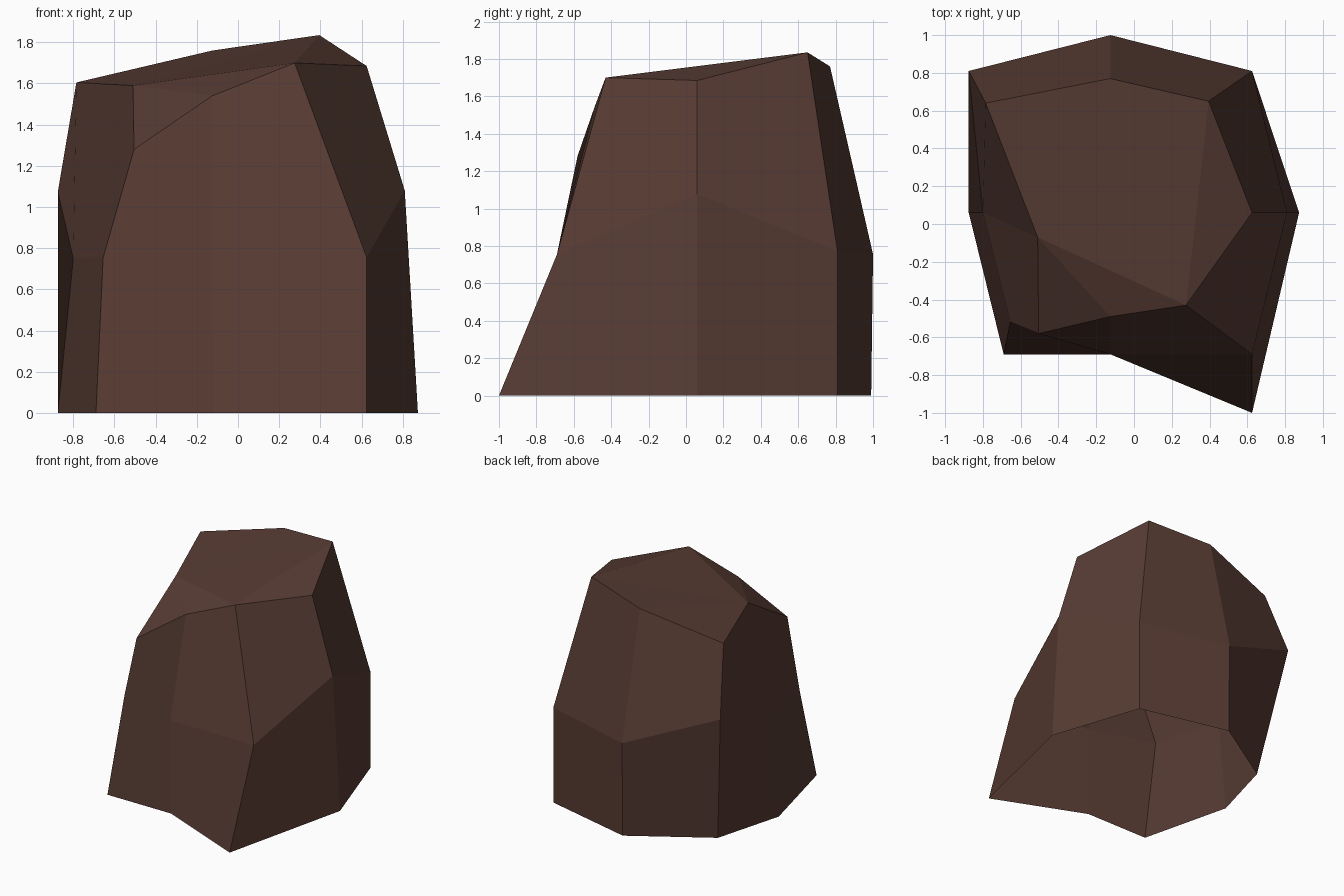
import bpy, bmesh

if "Cube" in bpy.data.objects:
    bpy.data.objects.remove(bpy.data.objects["Cube"])

# Eight-sided cross-sections, counter-clockwise from the front-left corner
base = [(-.69, -.69, 0), (-.12, -.69, 0), (.625, -1, 0), (.874, .06, 0),
        (.625, .81, 0), (-.125, .99, 0), (-.72, .62, 0), (-.875, .06, 0)]
waist = [(-.655, -.52, .755), (-.125, -.69, .755), (.625, -.69, .755), (.81, .06, 1.08),
         (.625, .81, .77), (-.125, 1, .755), (-.875, .81, 1.075), (-.80, .06, .75)]
crown = [(-.505, -.58, 1.28), (-.125, -.49, 1.54), (.275, -.43, 1.70), (.625, .06, 1.685),
         (.395, .65, 1.835), (-.125, .77, 1.76), (-.785, .64, 1.605), (-.51, -.07, 1.59)]

bm = bmesh.new()
b, m, t = [[bm.verts.new(p) for p in ring] for ring in (base, waist, crown)]

# Chiselled side facets
for low, up in ((b, m), (m, t)):
    for k in range(8):
        n = (k + 1) % 8
        bm.faces.new((low[n], up[n], up[k], low[k]))

# Sloping top facets: chipped front-left corner, main plateau, right chip
for ids in ((7, 0, 1), (7, 1, 2), (7, 2, 4), (7, 4, 5), (7, 5, 6), (2, 3, 4)):
    bm.faces.new([t[i] for i in ids])

# The underside stays open
mesh = bpy.data.meshes.new("rock")
bm.to_mesh(mesh)
bm.free()
mesh.flip_normals() if mesh.polygons[0].normal.y > 0 else None

# Consistent outward facing
bm = bmesh.new()
bm.from_mesh(mesh)
bmesh.ops.recalc_face_normals(bm, faces=bm.faces)
bm.to_mesh(mesh)
bm.free()

brown = bpy.data.materials.new("dark brown stone")
brown.diffuse_color = (.095, .044, .033, 1)
brown.use_nodes = True
brown.node_tree.nodes["Principled BSDF"].inputs["Base Color"].default_value = brown.diffuse_color
mesh.materials.append(brown)
bpy.context.collection.objects.link(bpy.data.objects.new("rock", mesh))
